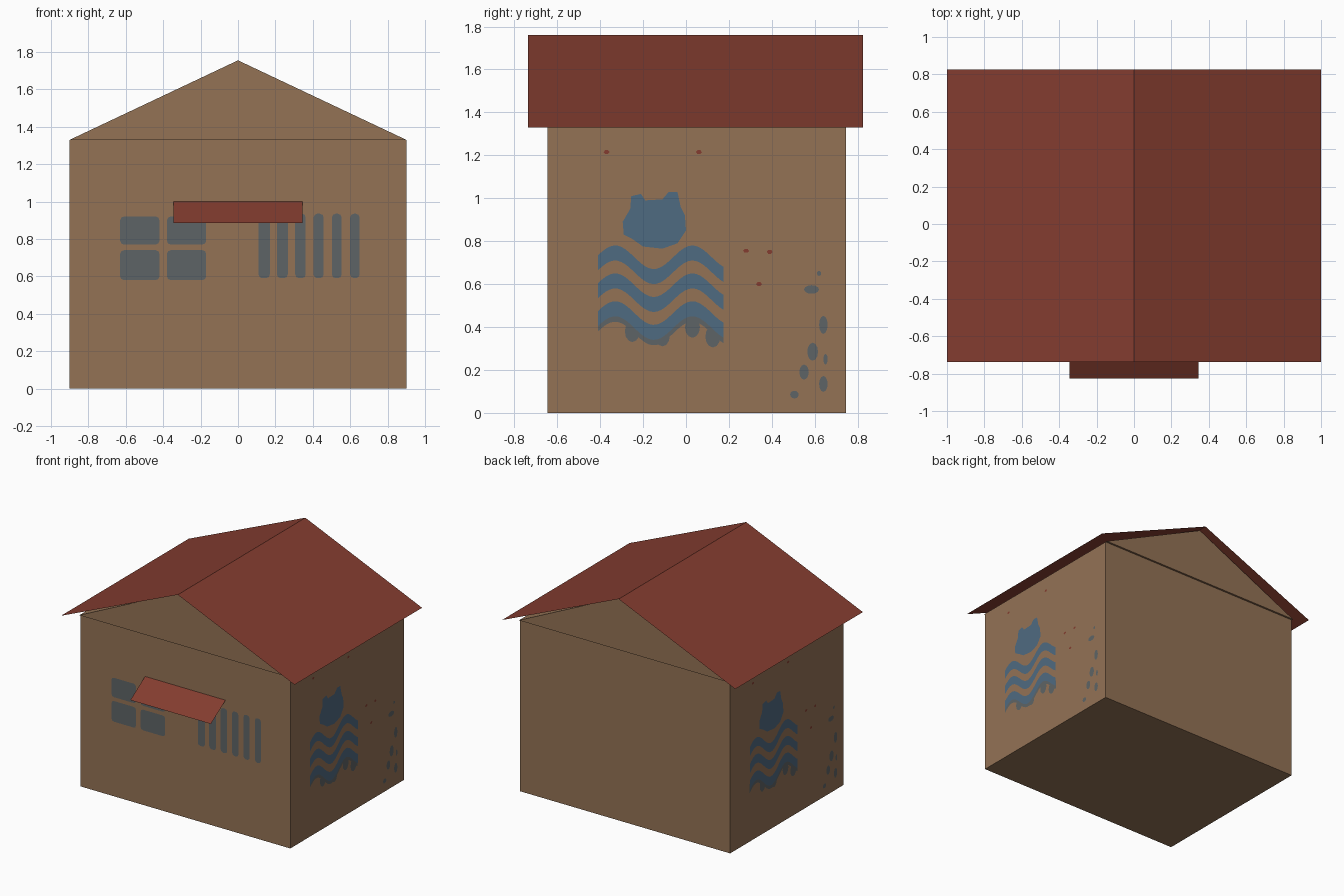
import bpy
import bmesh
from math import sin, cos, pi

cube = bpy.data.objects.get("Cube")
if cube:
    bpy.data.objects.remove(cube, do_unlink=True)


def material(name, r, g, b):
    """Flat material from display colour values."""
    colour = [(c / 255) ** 2.2 for c in (r, g, b)] + [1]
    mat = bpy.data.materials.new(name)
    mat.use_nodes = True
    mat.diffuse_color = colour
    mat.node_tree.nodes["Principled BSDF"].inputs["Base Color"].default_value = colour
    return mat


BROWN = material("wall_brown", 146, 114, 86)
RED = material("roof_red", 131, 63, 51)
BLUE = material("mural_blue", 80, 106, 128)
SLATE = material("slate_grey", 94, 100, 102)


def build(name, faces, mat):
    """Mesh object from a list of face outlines."""
    bm = bmesh.new()
    for pts in faces:
        bm.faces.new([bm.verts.new(p) for p in pts])
    bmesh.ops.remove_doubles(bm, verts=bm.verts, dist=1e-5)
    mesh = bpy.data.meshes.new(name)
    bm.to_mesh(mesh)
    bm.free()
    mesh.materials.append(mat)
    obj = bpy.data.objects.new(name, mesh)
    bpy.context.collection.objects.link(obj)
    return obj


def prism(name, profile, y0, y1, mat):
    """Profile in x, z extruded along y."""
    front = [(x, y0, z) for x, z in profile]
    back = [(x, y1, z) for x, z in profile]
    n = len(profile)
    sides = [(front[i], back[i], back[(i + 1) % n], front[(i + 1) % n]) for i in range(n)]
    return build(name, [front, back[::-1]] + sides, mat)


# House body and gable
W, EAVE, RIDGE = 0.9, 1.33, 1.76
FRONT, BACK = -0.645, 0.745
prism("walls", [(-W, 0), (W, 0), (W, EAVE), (-W, EAVE)], FRONT, BACK, BROWN)
prism("gable", [(-W, EAVE), (W, EAVE), (0, RIDGE - 0.005)], FRONT - 0.012, BACK + 0.015, BROWN)

# Thin roof sheets overhanging the walls
R0, R1 = -0.737, 0.825
build("roof", [
    [(0, R0, RIDGE), (1, R0, EAVE), (1, R1, EAVE), (0, R1, RIDGE)],
    [(-1, R0, EAVE), (0, R0, RIDGE), (0, R1, RIDGE), (-1, R1, EAVE)],
], RED)

# Thin awning over the door
A = 0.345
build("awning", [[(-A, -0.825, 0.885), (A, -0.825, 0.885), (A, FRONT, 1), (-A, FRONT, 1)]], RED)


# Outlines for painted shapes, anticlockwise in wall coordinates
def oval(u, v, ru, rv, n=12):
    return [(u + ru * cos(2 * pi * i / n), v + rv * sin(2 * pi * i / n)) for i in range(n)]


def rounded(u0, u1, v0, v1, r=0.02):
    pts = []
    for k, (u, v) in enumerate([(u1 - r, v1 - r), (u0 + r, v1 - r), (u0 + r, v0 + r), (u1 - r, v0 + r)]):
        pts += [(u + r * cos((k + t) * pi / 2), v + r * sin((k + t) * pi / 2)) for t in (0, 0.5, 1)]
    return pts


def wave(base, u0=-0.41, u1=0.175, half=0.035, n=32):
    us = [u0 + (u1 - u0) * i / n for i in range(n + 1)]
    mid = [(u, base + 0.055 * cos(2 * pi * (u + 0.33) / 0.36)) for u in us]
    strip = []
    for (a, va), (b, vb) in zip(mid, mid[1:]):
        strip.append([(a, va - half), (b, vb - half), (b, vb + half), (a, va + half)])
    return strip


# Front window panes and slats
def on_front(u, v, d):
    return (u, FRONT - d, v)


def paint(name, outlines, place, depth, mat):
    build(name, [[place(u, v, depth) for u, v in o] for o in outlines], mat)


panes = [rounded(u, u + 0.21, v, v + h) for u in (-0.63, -0.38) for v, h in ((0.58, 0.16), (0.77, 0.15))]
paint("window_panes", panes, on_front, 0.004, SLATE)
slats = [rounded(0.11 + 0.098 * i, 0.17 + 0.096 * i, 0.59, 0.935) for i in range(6)]
paint("window_slats", slats, on_front, 0.004, SLATE)

# Side murals: the same painting on both walls
head = [(-0.2, 0.775), (-0.11, 0.765), (-0.04, 0.79), (0, 0.85), (-0.005, 0.92),
        (-0.025, 0.96), (-0.04, 1.03), (-0.08, 1.03), (-0.11, 0.995), (-0.19, 0.99),
        (-0.21, 1.02), (-0.255, 1.01), (-0.26, 0.95), (-0.295, 0.89), (-0.29, 0.83),
        (-0.25, 0.81)]
waves = wave(0.69) + wave(0.56) + wave(0.43)
drips = wave(0.405) + [oval(u, v, 0.035, 0.05) for u, v in
                       ((-0.25, 0.38), (-0.11, 0.36), (0.125, 0.355), (0.03, 0.4))]
spots = [oval(*s) for s in (
    (0.585, 0.575, 0.035, 0.02), (0.62, 0.65, 0.01, 0.012), (0.64, 0.41, 0.02, 0.042),
    (0.59, 0.285, 0.025, 0.042), (0.55, 0.19, 0.022, 0.035), (0.64, 0.135, 0.02, 0.037),
    (0.65, 0.25, 0.01, 0.025), (0.505, 0.085, 0.02, 0.018))]
specks = [oval(u, v, 0.014, 0.01, 6) for u, v in
          ((-0.37, 1.215), (0.06, 1.215), (0.28, 0.755), (0.39, 0.75), (0.34, 0.6))]

for side, sign in (("left", 1), ("right", -1)):
    def on_side(u, v, d):
        mid = (FRONT + BACK) / 2
        return (sign * (W + d), mid + sign * (u - mid), v)

    paint(side + "_mural_head", [head], on_side, 0.005, BLUE)
    paint(side + "_mural_waves", waves, on_side, 0.005, BLUE)
    for i, drip in enumerate((drips[:32], drips[32:])):
        paint(side + ("_mural_fringe", "_mural_drips")[i], drip, on_side, 0.003 - 0.001 * i, SLATE)
    paint(side + "_mural_spots", spots, on_side, 0.004, SLATE)
    paint(side + "_mural_specks", specks, on_side, 0.004, RED)
